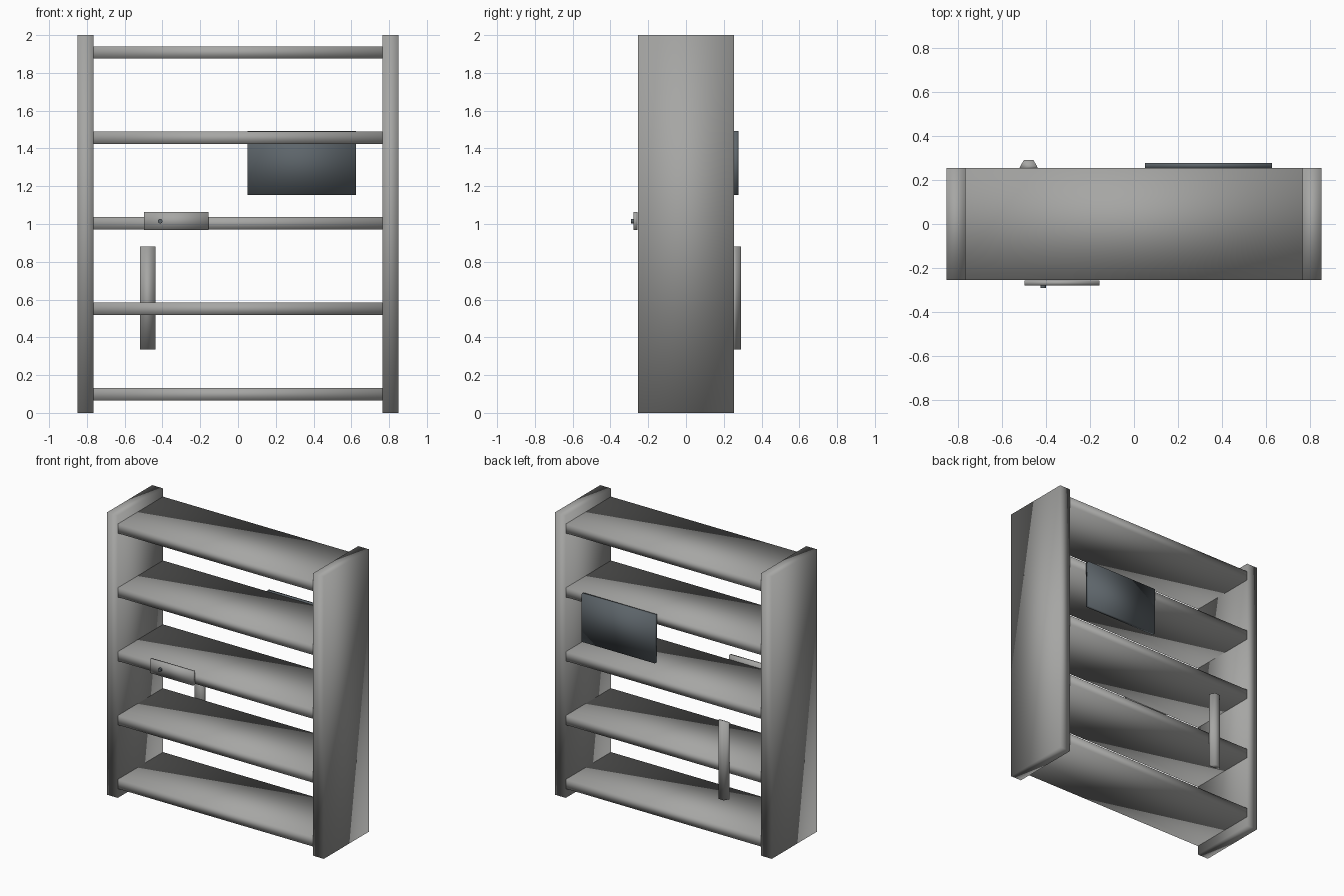
import bpy
import bmesh
import math

cube = bpy.data.objects.get("Cube")
if cube:
    bpy.data.objects.remove(cube, do_unlink=True)


def material(name, color):
    mat = bpy.data.materials.new(name)
    mat.use_nodes = True
    mat.diffuse_color = (*color, 1)
    mat.node_tree.nodes["Principled BSDF"].inputs["Base Color"].default_value = (*color, 1)
    return mat


GREY = material("warm grey", (0.38, 0.38, 0.37))
DARK = material("slate grey", (0.11, 0.13, 0.145))


def finish(bm, name, mat):
    bmesh.ops.recalc_face_normals(bm, faces=bm.faces)
    mesh = bpy.data.meshes.new(name)
    bm.to_mesh(mesh)
    bm.free()
    mesh.materials.append(mat)
    # The soft look comes from normals blended over every edge
    mesh.shade_smooth()
    obj = bpy.data.objects.new(name, mesh)
    bpy.context.collection.objects.link(obj)
    return obj


def box(name, x, y, z, mat=GREY):
    """Box from (min, max) ranges."""
    bm = bmesh.new()
    bmesh.ops.create_cube(bm, size=1)
    for v in bm.verts:
        v.co = [(a + b) / 2 + c * (b - a) for (a, b), c in zip((x, y, z), v.co)]
    return finish(bm, name, mat)


def prism(name, profile, z, mat=GREY):
    """Extrude an (x, y) outline upward."""
    bm = bmesh.new()
    face = bm.faces.new([bm.verts.new((px, py, z[0])) for px, py in profile])
    top = bmesh.ops.extrude_face_region(bm, geom=[face])["geom"]
    bmesh.ops.translate(bm, vec=(0, 0, z[1] - z[0]),
                        verts=[g for g in top if isinstance(g, bmesh.types.BMVert)])
    return finish(bm, name, mat)


DEPTH = (-0.253, 0.253)
INNER, OUTER = 0.765, 0.85

# Side panels
box("left_side_panel", (INNER, OUTER), DEPTH, (0, 2))
box("right_side_panel", (-OUTER, -INNER), DEPTH, (0, 2))

# Shelves
for i in range(5):
    mid = 0.098 + i * 0.4525
    box(f"shelf_{i + 1}", (-INNER, INNER), DEPTH, (mid - 0.033, mid + 0.033))

# Dark panel on the back
box("back_panel", (0.05, 0.625), (0.253, 0.277), (1.153, 1.492), DARK)

# Tapered upright on the back
MID = -0.478
half = [(0.042, 0.253), (0.037, 0.264), (0.021, 0.291)]
prism("back_upright",
      [(MID + w, y) for w, y in half] + [(MID - w, y) for w, y in reversed(half)],
      (0.335, 0.88))

# Small plate with a knob on the front
box("front_plate", (-0.497, -0.157), (-0.278, -0.256), (0.967, 1.064))
bpy.ops.mesh.primitive_cylinder_add(vertices=16, radius=0.012, depth=0.014,
                                    location=(-0.412, -0.284, 1.015),
                                    rotation=(math.pi / 2, 0, 0))
knob = bpy.context.object
knob.name = "plate_knob"
knob.data.materials.append(DARK)
bpy.ops.object.shade_smooth_by_angle()
